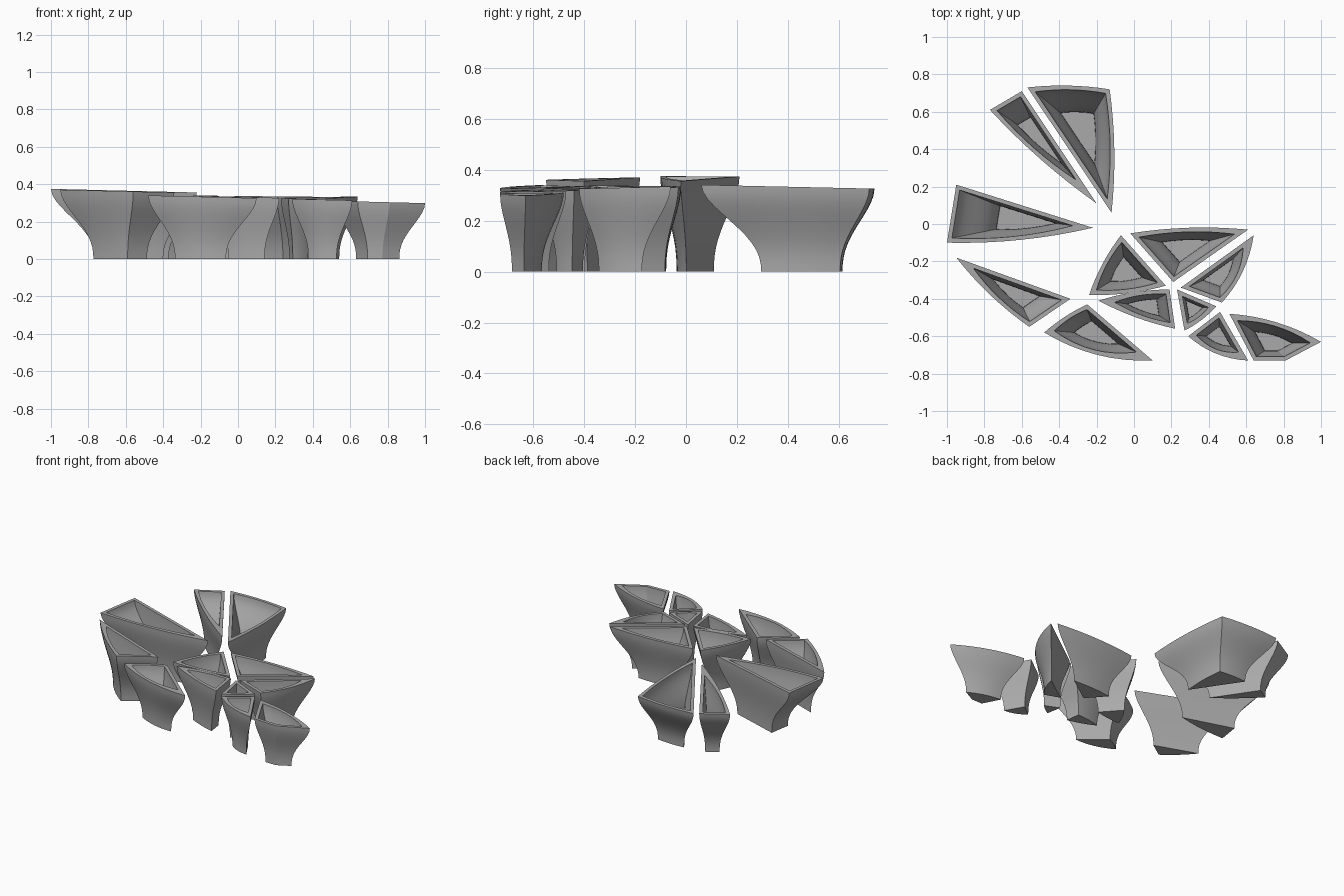
import bpy
import bmesh
import math
from mathutils import Vector

cube = bpy.data.objects.get("Cube")
if cube:
    bpy.data.objects.remove(cube)

GREY = (0.4, 0.4, 0.4, 1)
stone = bpy.data.materials.new("plain grey")
stone.use_nodes = True
stone.diffuse_color = GREY
stone.node_tree.nodes["Principled BSDF"].inputs["Base Color"].default_value = GREY

BASE_SCALE = 0.47
WALL = 0.022
FLOOR_Z = 0.04
EDGE_STEPS = 8
LEVELS = 12


def outline(corners, bulges):
    """Closed outline whose sides bow outward by the given amounts."""
    points = []
    for i, a in enumerate(corners):
        b = corners[(i + 1) % len(corners)]
        side = (b - a).normalized()
        outward = Vector((side.y, -side.x))
        for k in range(EDGE_STEPS):
            t = k / EDGE_STEPS
            points.append(a.lerp(b, t) + outward * bulges[i] * 4 * t * (1 - t))
    return points


def inset(corners, distance):
    """Move every straight side inward by the same distance."""
    result = []
    for i, p in enumerate(corners):
        u = (p - corners[i - 1]).normalized()
        v = (corners[(i + 1) % len(corners)] - p).normalized()
        n = Vector((-u.y - v.y, u.x + v.x)).normalized()
        result.append(p + n * distance / n.dot(Vector((-v.y, v.x))))
    return result


def flare(h):
    """S-shaped flare of the wall, steep at the foot and at the rim."""
    h = h ** 1.25
    return h * h * (3 - 2 * h)


def bowl(name, corners, bulges, height, tilt=(-0.025, 0), centre=None):
    """Hollow flared bowl; corners run anticlockwise seen from above."""
    corners = [Vector(c) for c in corners]
    mean = sum(corners, Vector((0, 0))) / len(corners)
    centre = Vector(centre) if centre else mean
    slope = Vector(tilt)
    outer = outline(corners, bulges)
    inner = outline(inset(corners, WALL), bulges)
    foot = [centre + (p - centre) * BASE_SCALE for p in outer]
    floor = [centre + (p - centre) * BASE_SCALE * 0.85 for p in outer]

    bm = bmesh.new()

    def ring(low, high, bottom, h):
        verts = []
        for a, b in zip(low, high):
            top = height + slope.dot(b - mean)
            p = a.lerp(b, flare(h))
            verts.append(bm.verts.new((p.x, p.y, bottom + (top - bottom) * h)))
        return verts

    steps = [k / LEVELS for k in range(LEVELS + 1)]
    rings = [ring(foot, outer, 0, h) for h in steps]
    rings += [ring(floor, inner, FLOOR_Z, h) for h in reversed(steps)]
    for low, high in zip(rings, rings[1:]):
        for i in range(len(low)):
            j = (i + 1) % len(low)
            bm.faces.new((low[i], low[j], high[j], high[i]))
    bm.faces.new(rings[0][::-1])
    bm.faces.new(rings[-1])
    bmesh.ops.recalc_face_normals(bm, faces=bm.faces)

    mesh = bpy.data.meshes.new(name)
    bm.to_mesh(mesh)
    bm.free()
    mesh.materials.append(stone)
    obj = bpy.data.objects.new(name, mesh)
    bpy.context.collection.objects.link(obj)
    bpy.ops.object.select_all(action="DESELECT")
    obj.select_set(True)
    bpy.context.view_layer.objects.active = obj
    bpy.ops.object.shade_smooth_by_angle(angle=math.radians(25))


# Back pair
BACK_TILT = (0, -0.022)
bowl("back_large_bowl", [(-.57, .73), (-.12, .06), (-.13, .72)],
     (0, .02, .015), .331, BACK_TILT)
bowl("back_narrow_bowl", [(-.60, .71), (-.77, .61), (-.20, .11)],
     (0, .02, 0), .331, BACK_TILT)

# Right-hand sweep
bowl("right_long_bowl", [(-.95, .21), (-1, -.10), (-.22, -.02)],
     (0, .025, 0), .368, centre=(-.56, .02))
bowl("right_front_bowl", [(-.95, -.18), (-.56, -.55), (-.34, -.40)],
     (.02, 0, 0), .362)
bowl("front_curved_bowl", [(-.48, -.58), (.10, -.73), (-.25, -.43)],
     (.045, 0, .01), .333)

# Cluster around the meeting point
bowl("cluster_right_bowl", [(-.07, -.06), (-.24, -.38), (.17, -.33)],
     (.015, .015, 0), .334)
bowl("cluster_back_bowl", [(-.02, -.05), (.21, -.31), (.61, -.03)],
     (0, 0, .02), .334, (-.01, 0))
bowl("cluster_left_bowl", [(.64, -.06), (.25, -.34), (.47, -.42)],
     (0, 0, .03), .329, (0, .025))
bowl("cluster_front_bowl", [(-.19, -.41), (.22, -.56), (.19, -.35)],
     (.015, 0, .015), .33)
bowl("cluster_small_bowl", [(.23, -.35), (.27, -.57), (.44, -.44)],
     (0, .01, 0), .322)

# Front left pair
bowl("front_left_small_bowl", [(.46, -.47), (.29, -.60), (.61, -.73)],
     (0, .03, 0), .317)
bowl("front_left_end_bowl", [(.51, -.48), (.64, -.73), (.81, -.73), (1, -.63)],
     (0, 0, 0, .03), .305)
